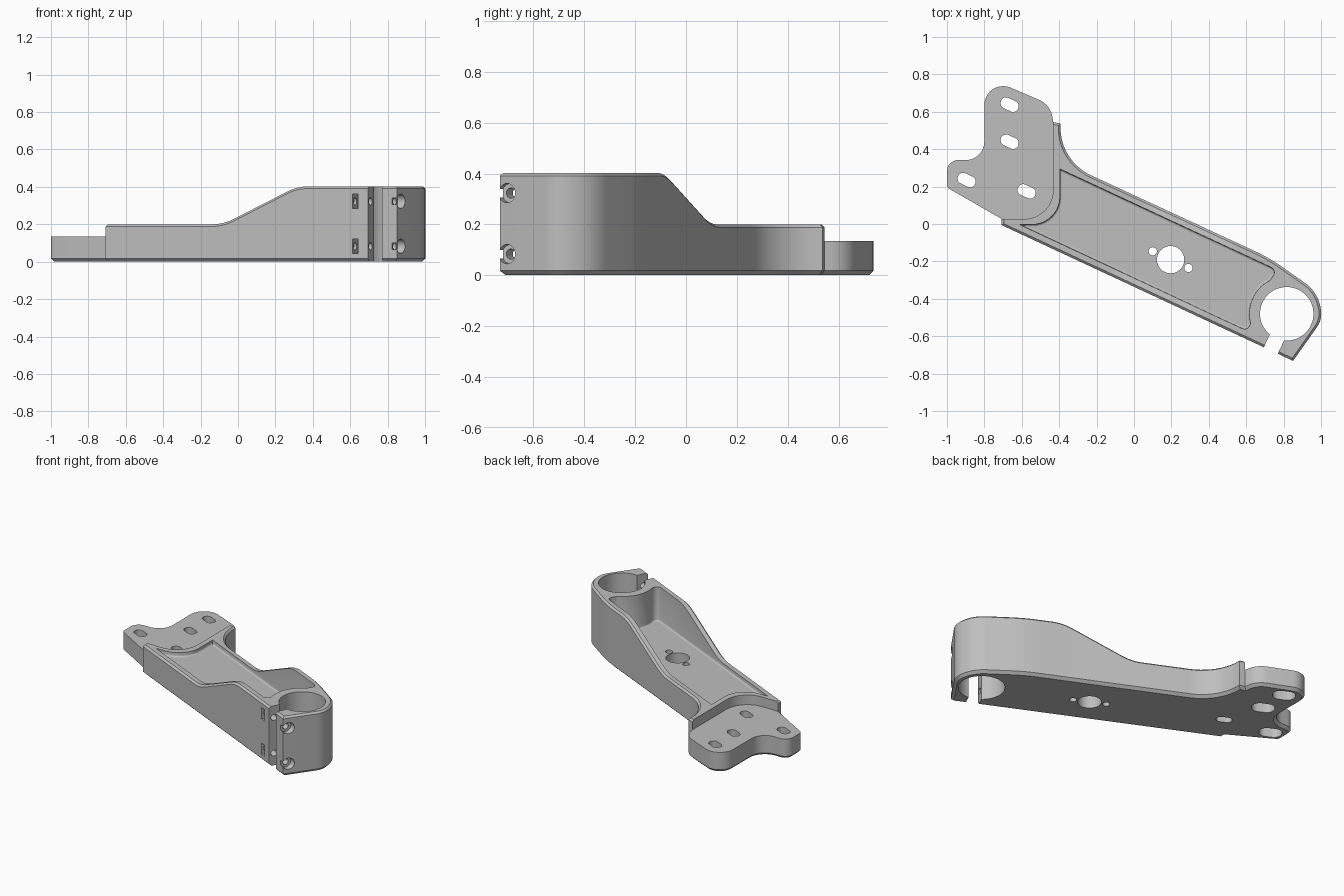
import bpy, bmesh, math
from mathutils import Vector, Matrix

cube = bpy.data.objects.get("Cube")
if cube:
    bpy.data.objects.remove(cube, do_unlink=True)

ANGLE = math.radians(25)
C, S = math.cos(ANGLE), math.sin(ANGLE)

# One grey finish
grey = bpy.data.materials.new("satin_grey")
grey.use_nodes = True
COLOUR = (0.52, 0.52, 0.52, 1)
grey.diffuse_color = COLOUR
for node in grey.node_tree.nodes:
    if node.type == 'BSDF_PRINCIPLED':
        node.inputs["Base Color"].default_value = COLOUR


def arm(u, v, r=0):
    """Point given along and across the arm, with a corner radius."""
    return (u * C + v * S, v * C - u * S, r)


def rounded(points, steps=10):
    """Polygon of (x, y, radius) corners turned into an outline with arcs."""
    out = []
    n = len(points)
    for i, (x, y, r) in enumerate(points):
        p = Vector((x, y))
        if r == 0:
            out.append(p)
            continue
        a = (Vector(points[i - 1][:2]) - p).normalized()
        b = (Vector(points[(i + 1) % n][:2]) - p).normalized()
        half = a.angle(b) / 2
        centre = p + (a + b).normalized() * r / math.sin(half)
        start = p + a * r / math.tan(half) - centre
        end = p + b * r / math.tan(half) - centre
        turn = math.atan2(start.x * end.y - start.y * end.x, start.dot(end))
        for k in range(steps + 1):
            t = turn * k / steps
            out.append(centre + Vector((
                start.x * math.cos(t) - start.y * math.sin(t),
                start.x * math.sin(t) + start.y * math.cos(t))))
    return out


def prism(name, outline, z0, z1, chamfer=0, segments=1, matrix=None):
    """Extruded outline, optionally with its lower rim bevelled."""
    bm = bmesh.new()
    face = bm.faces.new([bm.verts.new((p[0], p[1], z0)) for p in outline])
    new = bmesh.ops.extrude_face_region(bm, geom=[face], use_keep_orig=True)
    top = [g for g in new["geom"] if isinstance(g, bmesh.types.BMVert)]
    bmesh.ops.translate(bm, verts=top, vec=(0, 0, z1 - z0))
    bmesh.ops.recalc_face_normals(bm, faces=bm.faces[:])
    if chamfer:
        rim = [e for e in bm.edges if all(abs(v.co.z - z0) < 1e-5 for v in e.verts)]
        bmesh.ops.bevel(bm, geom=rim, offset=chamfer, segments=segments,
                        profile=0.5, affect='EDGES', clamp_overlap=False)
    if matrix:
        bm.transform(matrix)
    mesh = bpy.data.meshes.new(name)
    bm.to_mesh(mesh)
    bm.free()
    obj = bpy.data.objects.new(name, mesh)
    bpy.context.collection.objects.link(obj)
    mesh.materials.append(grey)
    return obj


def circle(x, y, r, n=48):
    return [(x + r * math.cos(2 * math.pi * k / n),
             y + r * math.sin(2 * math.pi * k / n)) for k in range(n)]


def carve(target, cutter, operation='DIFFERENCE'):
    bpy.context.view_layer.objects.active = target
    mod = target.modifiers.new("carve", 'BOOLEAN')
    mod.operation = operation
    mod.solver = 'EXACT'
    mod.object = cutter
    bpy.ops.object.modifier_apply(modifier=mod.name)
    bpy.data.objects.remove(cutter, do_unlink=True)


# Whole footprint: arm, clamp end and mounting plate
footprint = rounded([
    (-0.708, -0.006, 0), arm(1.08, -0.304), arm(1.13, -0.03, 0.13),
    arm(1.037, 0.087, 0.2), arm(0.73, 0.142, 0.9),
    (-0.393, 0.336, 0.28), (-0.393, 0.537, 0), (-0.432, 0.545, 0),
    (-0.445, 0.637, 0.12), (-0.8, 0.789, 0.1), (-0.8, 0.342, 0.1),
    (-1, 0.342, 0.06), (-1, 0.195, 0.03), (-0.708, 0.027, 0)])
body = prism("clamp_arm_bracket", footprint, 0, 0.6, 0.018)

# Side profile: low at the plate, tall at the clamp
along = Matrix(((C, 0, -S, 0), (-S, 0, -C, 0), (0, 1, 0, 0), (0, 0, 0, 1)))
profile = rounded([(-2, -0.2, 0), (2, -0.2, 0), (2, 0.403, 0),
                   (0.488, 0.403, 0.3), (0.05, 0.2, 0.3), (-2, 0.2, 0)], 6)
carve(body, prism("profile", profile, -2, 2, matrix=along), 'INTERSECT')

# Chamfer along the outer top rim
bm = bmesh.new()
bm.from_mesh(body.data)
bm.normal_update()
rim = []
for e in bm.edges:
    if len(e.link_faces) == 2:
        low, high = sorted(f.normal.z for f in e.link_faces)
        if abs(low) < 0.1 and high > 0.5:
            rim.append(e)
bmesh.ops.bevel(bm, geom=rim, offset=0.012, segments=1, profile=0.5,
                affect='EDGES', clamp_overlap=False)
bm.to_mesh(body.data)
bm.free()

# Step down to the mounting plate, leaving a curved end wall
step = rounded([(-1.3, 0.027, 0), (-0.6, 0.027, 0), (-0.432, 0.027, 0.155),
                (-0.432, 1, 0), (-1.3, 1, 0)], 16)
carve(body, prism("step", step, 0.135, 1))

# Shallow pocket between the side walls, hollowed around the clamp bore
BORE_U, BORE_V = 0.943, -0.09
bulge = [arm(BORE_U + 0.2 * math.cos(math.radians(a)),
             BORE_V + 0.2 * math.sin(math.radians(a)))
         for a in range(219, 140, -6)]
pocket = rounded([(-0.396, 0.294, 0), (-0.396, -0.003, 0.15), (-0.612, -0.003, 0),
                  arm(0.796, -0.262, 0.03), *bulge, arm(0.796, 0.1, 0.03)])
carve(body, prism("pocket", pocket, 0.172, 1, 0.012, 3))

# Clamp bore and its split
bore = arm(BORE_U, BORE_V)
carve(body, prism("bore", circle(bore[0], bore[1], 0.143, 64), -1, 1))


def box_on_arm(name, u0, u1, v0, v1, z0, z1):
    corners = [arm(u0, v0), arm(u1, v0), arm(u1, v1), arm(u0, v1)]
    carve(body, prism(name, corners, z0, z1))


box_on_arm("split", 0.908, 0.99, -0.4, -0.15, -1, 1)

# Clamp screw holes, counterbores and nut slots
across = Matrix(((S, 0, C, 0), (C, 0, -S, 0), (0, 1, 0, 0), (0, 0, 0, 1)))
for z in (0.083, 0.323):
    carve(body, prism("screw", circle(-0.27, z, 0.02, 24), 0.8, 1.3, matrix=across))
    carve(body, prism("counterbore", circle(-0.27, z, 0.038, 32), 1.05, 1.3, matrix=across))
    box_on_arm("nut_slot", 0.816, 0.849, -0.4, -0.235, z - 0.038, z + 0.038)

# Round holes in the pocket floor
for u, r in ((0.153, 0.022), (0.258, 0.073), (0.363, 0.022)):
    x, y, _ = arm(u, -0.09)
    carve(body, prism("floor_hole", circle(x, y, r), -1, 1))


def slot(x, y, length, width, top):
    corners = []
    for su, sv in ((-1, -1), (1, -1), (1, 1), (-1, 1)):
        px, py, r = arm(su * length, sv * width, width * 0.95)
        corners.append((x + px, y + py, r))
    carve(body, prism("plate_slot", rounded(corners, 8), -1, top))


# Slotted holes in the mounting plate, the outer three recessed underneath
slot(-0.574, 0.174, 0.05, 0.03, 1)
for x, y in ((-0.665, 0.638), (-0.665, 0.44), (-0.895, 0.235)):
    slot(x, y, 0.05, 0.03, 1)
    slot(x, y, 0.072, 0.052, 0.07)

# Smooth curved walls, keep crisp edges and flat level faces
bpy.ops.object.select_all(action='DESELECT')
body.select_set(True)
bpy.context.view_layer.objects.active = body
bpy.ops.object.shade_smooth_by_angle(angle=math.radians(25))
for polygon in body.data.polygons:
    if abs(polygon.normal.z) > 0.999:
        polygon.use_smooth = False
